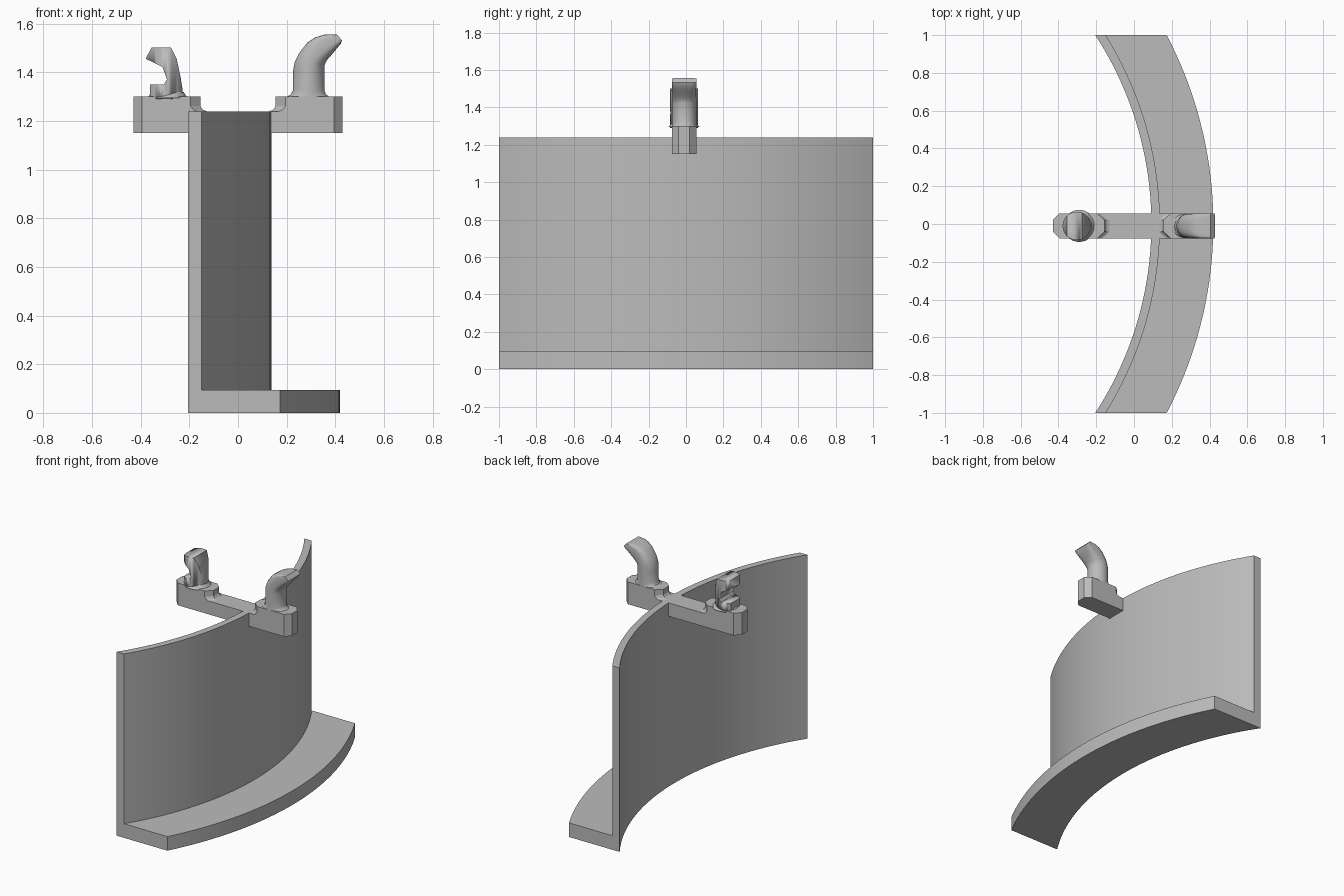
import bpy, bmesh, math

if "Cube" in bpy.data.objects:
    bpy.data.objects.remove(bpy.data.objects["Cube"])

YC = -0.01          # centre line of the hook bar
HW = 0.066          # half width of the hook bar

grey = bpy.data.materials.new("light grey")
grey.diffuse_color = (0.5, 0.5, 0.5, 1)
grey.use_nodes = True
grey.node_tree.nodes["Principled BSDF"].inputs["Base Color"].default_value = grey.diffuse_color


def loft(name, rings, angle=30):
    """Skin a list of equal closed rings and cap both ends."""
    bm = bmesh.new()
    rows = [[bm.verts.new(p) for p in r] for r in rings]
    n = len(rows[0])
    for a, b in zip(rows, rows[1:]):
        for i in range(n):
            j = (i + 1) % n
            bm.faces.new((a[i], a[j], b[j], b[i]))
    bm.faces.new(rows[0][::-1])
    bm.faces.new(rows[-1])
    bmesh.ops.recalc_face_normals(bm, faces=bm.faces)
    me = bpy.data.meshes.new(name)
    bm.to_mesh(me)
    bm.free()
    me.materials.append(grey)
    ob = bpy.data.objects.new(name, me)
    bpy.context.collection.objects.link(ob)
    bpy.ops.object.select_all(action='DESELECT')
    ob.select_set(True)
    bpy.context.view_layer.objects.active = ob
    bpy.ops.object.shade_smooth_by_angle(angle=math.radians(angle))
    return ob


def arc_x(end, mid, y):
    """x on the arc through (end, -1), (mid, 0), (end, 1)."""
    s = mid - end
    r = (1 + s * s) / (2 * s)
    return mid - r + math.sqrt(r * r - y * y)


def circle(x, z, r, n=32):
    return [(x + r * math.cos(2 * math.pi * i / n),
             YC + r * math.sin(2 * math.pi * i / n), z) for i in range(n)]


# Curved wall with its floor ledge, one L section swept along the arcs
sections = []
for i in range(41):
    y = -1 + i / 20
    a, b, c = arc_x(-.205, .092, y), arc_x(-.15, .137, y), arc_x(.173, .42, y)
    sections.append([(a, y, 0), (c, y, 0), (c, y, .095), (b, y, .095),
                     (b, y, 1.24), (a, y, 1.24)])
loft("curved_wall_and_ledge", sections)

# Bar crossing the top of the wall
loft("cross_bar", [[(x, YC - HW, 1.15), (x, YC + HW, 1.15),
                    (x, YC + HW, 1.24), (x, YC - HW, 1.24)] for x in (-.195, .195)], 1)

# Chamfered pads at both ends, with a small fillet at the inner foot
for name, s in (("left_pad", -1), ("right_pad", 1)):
    rings = []
    for z, d in ((1.15, .025), (1.24, .025), (1.247, .01), (1.262, 0), (1.30, 0)):
        plan = [(.155 - d, -.03), (.195 - d, -HW), (.395, -HW), (.43, -.03),
                (.43, .03), (.395, HW), (.195 - d, HW), (.155 - d, .03)]
        rings.append([(s * x, YC + y, z) for x, y in plan])
    loft(name, rings, 20)

# Right hook: rounded stem bending outwards into a square tip
# (outer edge x, z, inner edge x, z, squareness)
steps = [(.198, 1.30, .375, 1.30, 1), (.215, 1.307, .362, 1.31, 1),
         (.225, 1.325, .356, 1.325, 1), (.225, 1.40, .356, 1.425, 1),
         (.232, 1.44, .359, 1.436, .9), (.25, 1.478, .366, 1.45, .75),
         (.285, 1.523, .385, 1.472, .6), (.318, 1.544, .405, 1.496, .45),
         (.355, 1.555, .423, 1.518, .3), (.405, 1.556, .428, 1.532, .2)]
rings = []
for x0, z0, x1, z1, e in steps:
    ring = []
    for i in range(24):
        t = 2 * math.pi * (i + .5) / 24
        c, s = math.cos(t), math.sin(t)
        u = (1 + math.copysign(abs(c) ** e, c)) / 2
        v = math.copysign(abs(s) ** e, s)
        ring.append((x0 + (x1 - x0) * u, YC + HW * v, z0 + (z1 - z0) * u))
    rings.append(ring)
loft("right_hook", rings, 35)

# Left hook: round post with a notch cut to the side profile
profile = [(-.362, 1.29), (-.20, 1.29), (-.228, 1.33), (-.236, 1.38), (-.252, 1.455),
           (-.275, 1.502), (-.355, 1.502), (-.38, 1.456), (-.31, 1.422),
           (-.292, 1.37), (-.305, 1.35), (-.362, 1.35)]
post = loft("left_hook", [circle(-.303, z, .075) for z in (1.28, 1.55)])
cutter = loft("hook_profile_cutter",
              [[(x, y, z) for x, z in profile] for y in (-.2, .2)])
cutter.hide_render = True
cutter.hide_viewport = True
mod = post.modifiers.new("profile", 'BOOLEAN')
mod.operation = 'INTERSECT'
mod.solver = 'EXACT'
mod.object = cutter

# Flared foot of the left hook
loft("left_hook_foot", [circle(-.29, z, r) for z, r in
                        ((1.295, .085), (1.303, .076), (1.32, .066))], 40)
